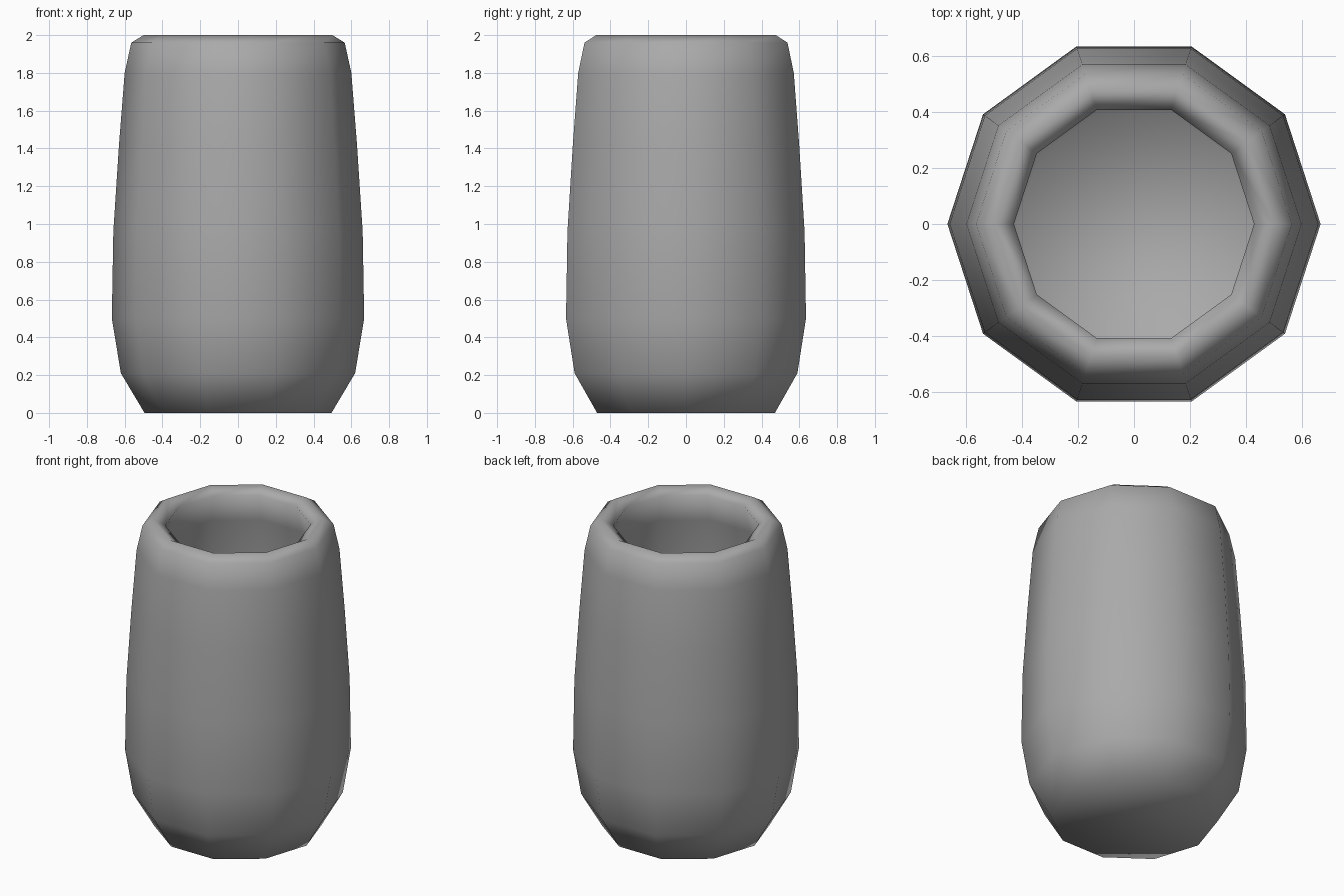
import bpy
import bmesh
import math

cube = bpy.data.objects.get("Cube")
if cube:
    bpy.data.objects.remove(cube, do_unlink=True)

SIDES = 10

# Plain grey clay
grey = bpy.data.materials.new("grey")
grey.use_nodes = True
colour = (0.40, 0.40, 0.40, 1)
grey.diffuse_color = colour
grey.node_tree.nodes["Principled BSDF"].inputs["Base Color"].default_value = colour

# Radius and height: outer wall from the base up, over the rim, down the inner wall
profile = [
    (0.495, 0.0), (0.62, 0.21), (0.668, 0.50), (0.66, 0.96), (0.63, 1.42),
    (0.60, 1.80), (0.565, 1.96), (0.50, 2.0), (0.43, 1.96),
    (0.475, 1.78), (0.51, 1.40), (0.54, 0.95), (0.545, 0.52),
    (0.51, 0.27), (0.42, 0.13),
]


def ring(bm, radius, z):
    angles = [math.tau * i / SIDES for i in range(SIDES)]
    return [bm.verts.new((radius * math.cos(a), radius * math.sin(a), z)) for a in angles]


# Hollow tumbler: rings joined by quads, closed by the base and the inner floor
bm = bmesh.new()
rings = [ring(bm, r, z) for r, z in profile]
for low, high in zip(rings, rings[1:]):
    for i in range(SIDES):
        j = (i + 1) % SIDES
        bm.faces.new((low[i], low[j], high[j], high[i]))
bm.faces.new(rings[0][::-1])
bm.faces.new(rings[-1])
bmesh.ops.recalc_face_normals(bm, faces=bm.faces)
for face in bm.faces:
    face.smooth = True

mesh = bpy.data.meshes.new("tumbler")
bm.to_mesh(mesh)
bm.free()
mesh.materials.append(grey)
tumbler = bpy.data.objects.new("tumbler", mesh)
bpy.context.collection.objects.link(tumbler)
